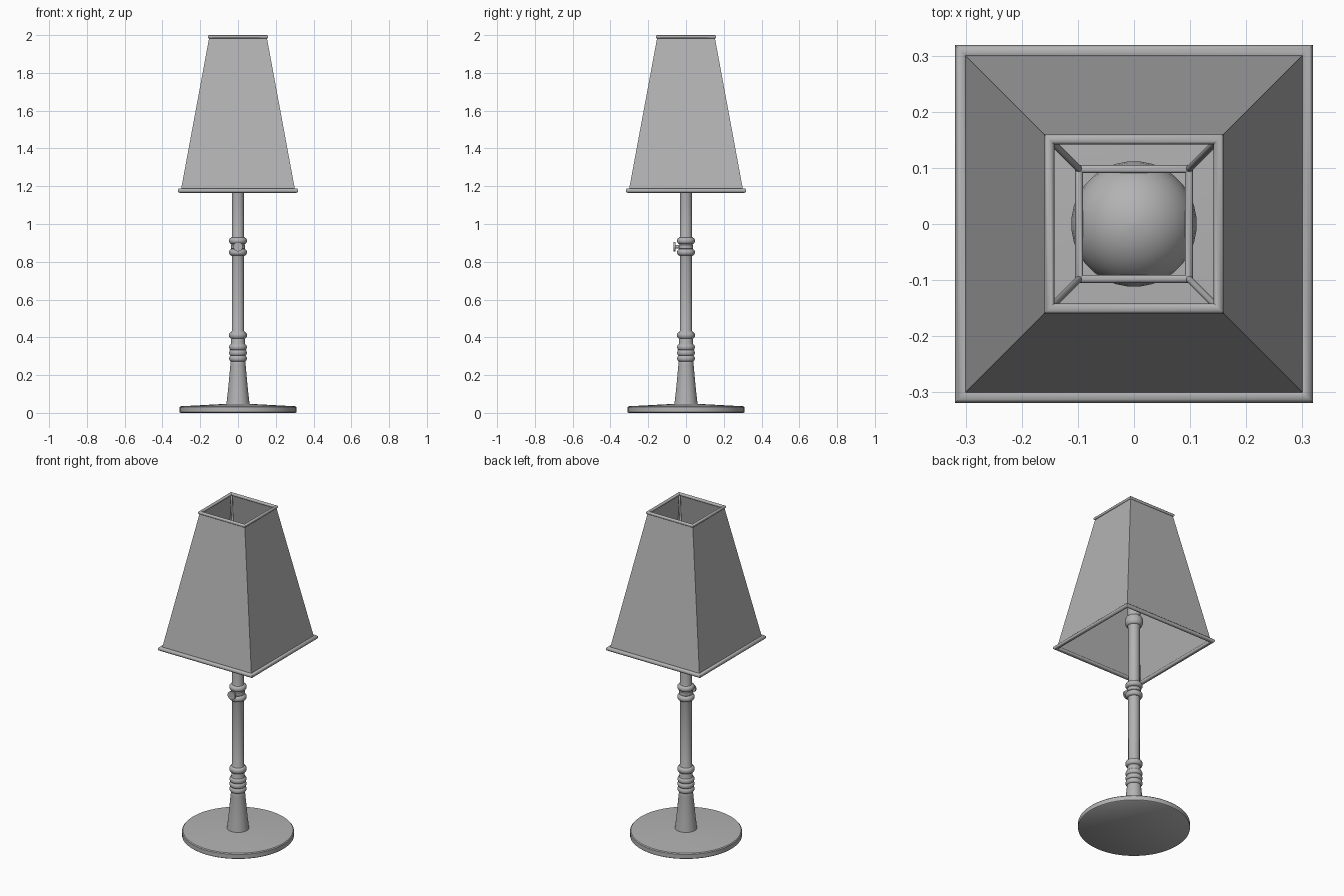
import bpy, bmesh, math
from mathutils import Vector

if "Cube" in bpy.data.objects:
    bpy.data.objects.remove(bpy.data.objects["Cube"], do_unlink=True)

grey = bpy.data.materials.new("plain grey")
grey.use_nodes = True
colour = (0.45, 0.45, 0.45, 1)
grey.diffuse_color = colour
grey.node_tree.nodes["Principled BSDF"].inputs["Base Color"].default_value = colour


def finish(name, bm, angle=40):
    bmesh.ops.recalc_face_normals(bm, faces=bm.faces)
    mesh = bpy.data.meshes.new(name)
    bm.to_mesh(mesh)
    bm.free()
    mesh.materials.append(grey)
    obj = bpy.data.objects.new(name, mesh)
    bpy.context.collection.objects.link(obj)
    bpy.ops.object.select_all(action='DESELECT')
    obj.select_set(True)
    bpy.context.view_layer.objects.active = obj
    bpy.ops.object.shade_smooth_by_angle(angle=math.radians(angle))
    return obj


def sweep(name, profile, sides=40, closed=False):
    """Turn an (r, z) profile round the z axis; four sides give a mitred square."""
    bm = bmesh.new()
    scale = math.sqrt(2) if sides == 4 else 1
    rings = []
    for r, z in profile:
        ring = []
        for i in range(sides):
            a = 2 * math.pi * (i + 0.5) / sides
            ring.append(bm.verts.new((scale * r * math.cos(a), scale * r * math.sin(a), z)))
        rings.append(ring)
    pairs = list(zip(rings, rings[1:]))
    if closed:
        pairs.append((rings[-1], rings[0]))
    else:
        bm.faces.new(rings[0])
        bm.faces.new(rings[-1])
    for low, high in pairs:
        for i in range(sides):
            j = (i + 1) % sides
            bm.faces.new((low[i], low[j], high[j], high[i]))
    return finish(name, bm)


def circle(r, z, radius, steps=12):
    return [(r + radius * math.cos(2 * math.pi * i / steps),
             z + radius * math.sin(2 * math.pi * i / steps)) for i in range(steps)]


def bead(z, inner, outer, half, steps=8):
    """Rounded bulge between z - half and z + half."""
    return [(inner + (outer - inner) * math.sin(math.pi * i / steps),
             z - half * math.cos(math.pi * i / steps)) for i in range(steps + 1)]


def rod(name, start, end, radius, sides=16):
    start, end = Vector(start), Vector(end)
    axis = end - start
    bm = bmesh.new()
    bmesh.ops.create_cone(bm, cap_ends=True, segments=sides, radius1=radius,
                          radius2=radius, depth=axis.length)
    obj = finish(name, bm)
    obj.rotation_mode = 'QUATERNION'
    obj.rotation_quaternion = axis.to_track_quat('Z', 'Y')
    obj.location = (start + end) / 2
    return obj


# Round foot
sweep("base", [(0.305, 0), (0.31, 0.004), (0.31, 0.03), (0.305, 0.035),
               (0.06, 0.048)], sides=64)

# Turned stem with beads
stem = [(0.062, 0.045), (0.053, 0.12), (0.04, 0.26), (0.04, 0.27)]
for z in (0.288, 0.318, 0.348):
    stem += bead(z, 0.038, 0.047, 0.015)
stem += [(0.036, 0.37), (0.036, 0.39)]
stem += bead(0.411, 0.035, 0.048, 0.018)
stem += [(0.032, 0.435), (0.032, 0.825)]
stem += bead(0.85, 0.034, 0.048, 0.017)
stem += [(0.038, 0.87), (0.038, 0.89)]
stem += bead(0.911, 0.034, 0.048, 0.017)
stem += [(0.032, 0.935), (0.032, 1.28)]
stem += bead(1.32, 0.036, 0.05, 0.03)
stem += [(0.036, 1.355), (0.036, 1.42)]
sweep("stem", stem)

# Switch on the front of the stem
rod("switch_shaft", (0, -0.03, 0.88), (0, -0.06, 0.88), 0.01)
rod("switch_knob", (0, -0.055, 0.88), (0, -0.065, 0.88), 0.025, 24)

# Light bulb with a narrow neck
bulb = [(0.034, 1.41), (0.037, 1.45), (0.055, 1.49)]
for i in range(13):
    a = math.radians(-42 + 131 * i / 12)
    bulb.append((0.112 * math.cos(a), 1.61 + 0.112 * math.sin(a)))
sweep("bulb", bulb, sides=32)

# Four-sided shade with rounded rims
sweep("shade", [(0.302, 1.18), (0.152, 1.99), (0.148, 1.99), (0.298, 1.18)],
      sides=4, closed=True)
sweep("shade_bottom_rim", circle(0.307, 1.177, 0.012), sides=4, closed=True)
sweep("shade_top_rim", circle(0.151, 1.991, 0.009), sides=4, closed=True)

# Wire carrier that rests on the bulb
sweep("carrier_square", circle(0.098, 1.68, 0.007), sides=4, closed=True)
for side, x in (("left", 1), ("right", -1)):
    for end, y in (("front", -1), ("back", 1)):
        rod(f"carrier_strut_{end}_{side}", (x * 0.098, y * 0.098, 1.68),
            (x * 0.147, y * 0.147, 1.985), 0.006)
